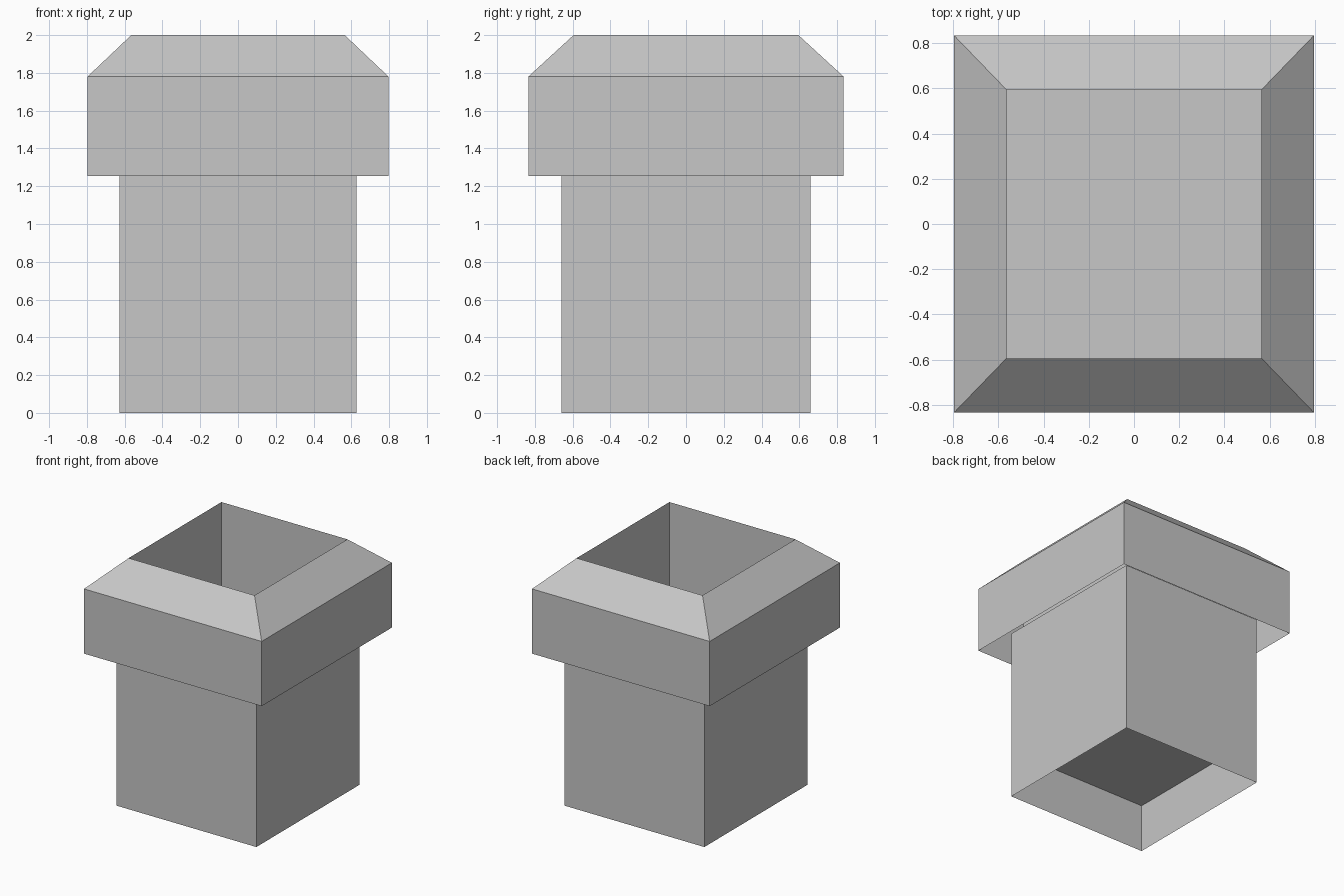
import bpy
import bmesh

if "Cube" in bpy.data.objects:
    bpy.data.objects.remove(bpy.data.objects["Cube"])

grey = bpy.data.materials.new("plain grey")
grey.diffuse_color = (0.57, 0.57, 0.57, 1)
grey.use_nodes = True
grey.node_tree.nodes["Principled BSDF"].inputs["Base Color"].default_value = grey.diffuse_color

# Half sizes (x, y) of each rectangular section
BODY = (0.627, 0.66)
CAP = (0.797, 0.835)
BORE = (0.565, 0.595)


def build_part(name, sections, close_end=False):
    """Skin a stack of rectangles, each given as (half sizes, height)."""
    bm = bmesh.new()
    loops = []
    for (hx, hy), z in sections:
        loops.append([bm.verts.new((sx * hx, sy * hy, z))
                      for sx, sy in ((-1, -1), (1, -1), (1, 1), (-1, 1))])
    for low, high in zip(loops, loops[1:]):
        for i in range(4):
            j = (i + 1) % 4
            bm.faces.new((low[i], low[j], high[j], high[i]))
    if close_end:
        bm.faces.new(loops[-1])
    mesh = bpy.data.meshes.new(name)
    bm.to_mesh(mesh)
    bm.free()
    mesh.materials.append(grey)
    obj = bpy.data.objects.new(name, mesh)
    bpy.context.collection.objects.link(obj)
    return obj


FLOOR = 0.385
BODY_TOP = 1.385

# Square shaft, open below the floor, with a ledge around the bore
build_part("shaft", [(BODY, 0), (BODY, BODY_TOP), (BORE, BODY_TOP)])

# Wide collar, hollow underneath, with a sloped top and an inner bore
build_part("collar_and_bore",
           [(CAP, 1.255), (CAP, 1.78), (BORE, 2.0), (BORE, FLOOR)])

# Floor plate closing the shaft
build_part("floor", [(BODY, FLOOR)], close_end=True)
